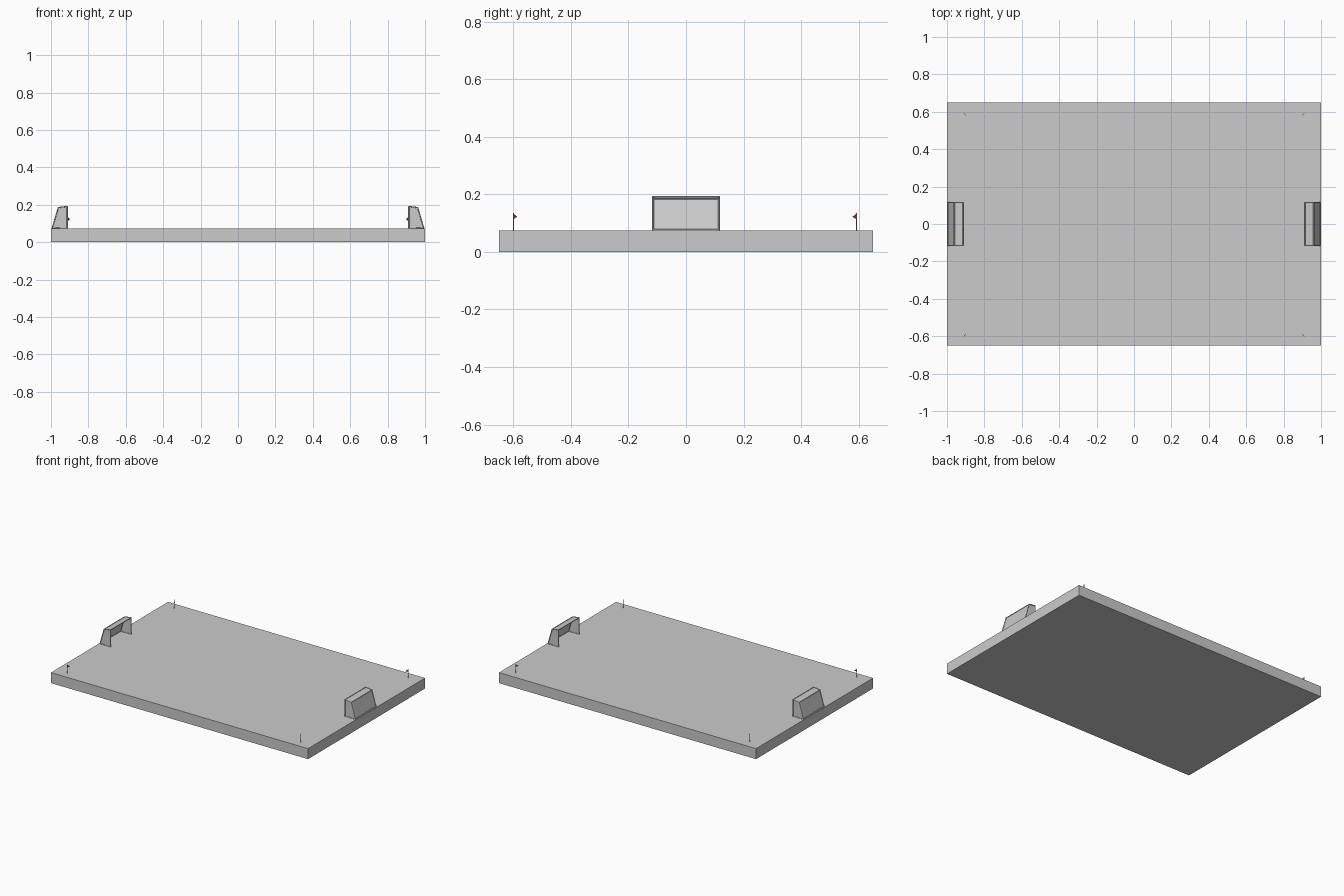
import bpy, bmesh
from mathutils import Vector

if "Cube" in bpy.data.objects:
    bpy.data.objects.remove(bpy.data.objects["Cube"])

TOP = 0.074      # surface height of the pitch
HALF = 0.115     # half width of a goal


def make_object(name, bm, mat=None):
    mesh = bpy.data.meshes.new(name)
    bmesh.ops.recalc_face_normals(bm, faces=bm.faces)
    bm.to_mesh(mesh)
    bm.free()
    ob = bpy.data.objects.new(name, mesh)
    bpy.context.collection.objects.link(ob)
    if mat:
        mesh.materials.append(mat)
    return ob


def bar(bm, a, b, r, sides=8):
    a, b = Vector(a), Vector(b)
    d = b - a
    new = bmesh.ops.create_cone(bm, cap_ends=True, segments=sides,
                                radius1=r, radius2=r, depth=d.length)["verts"]
    bmesh.ops.rotate(bm, verts=new, cent=(0, 0, 0),
                     matrix=Vector((0, 0, 1)).rotation_difference(d).to_matrix())
    bmesh.ops.translate(bm, verts=new, vec=(a + b) / 2)


red = bpy.data.materials.new("flag_red")
red.diffuse_color = (0.6, 0.02, 0.02, 1)
red.use_nodes = True
red.node_tree.nodes["Principled BSDF"].inputs["Base Color"].default_value = red.diffuse_color

# Pitch slab
bm = bmesh.new()
bmesh.ops.create_cube(bm, size=1)
bmesh.ops.scale(bm, vec=(2, 1.3, TOP), verts=bm.verts)
bmesh.ops.translate(bm, vec=(0, 0, TOP / 2), verts=bm.verts)
make_object("pitch", bm)

for sx, side in ((-1, "left"), (1, "right")):
    # Goal side profile: mouth foot, crossbar, roof rear, back foot
    prof = [(0.913, TOP), (0.913, 0.191), (0.961, 0.185), (0.993, TOP + 0.002)]
    ends = [[(sx * x, y, z) for x, z in prof] for y in (-HALF, HALF)]

    # Goal frame bars
    bm = bmesh.new()
    for pts in ends:
        for a, b in zip(pts, pts[1:]):
            bar(bm, a, b, 0.003)
        bar(bm, pts[3], pts[0], 0.002)
    for i in (1, 2, 3):
        bar(bm, ends[0][i], ends[1][i], 0.003)
    make_object(side + "_goal_frame", bm)

    # Net sheets: two sides, roof and back, open at the mouth
    bm = bmesh.new()
    va, vb = [[bm.verts.new(p) for p in pts] for pts in ends]
    bm.faces.new(va)
    bm.faces.new(vb)
    for i in (1, 2):
        bm.faces.new((va[i], va[i + 1], vb[i + 1], vb[i]))
    make_object(side + "_goal_net", bm)

    # Corner poles with small flags pointing inward
    for sy, py, end in ((-1, -0.600, "front"), (1, 0.592, "back")):
        px = sx * 0.910
        bm = bmesh.new()
        bar(bm, (px, py, TOP), (px, py, 0.135), 0.0018)
        make_object(f"{end}_{side}_pole", bm)
        bm = bmesh.new()
        tri = [(px, py, 0.133), (px, py, 0.114),
               (px - sx * 0.013, py - sy * 0.013, 0.122)]
        bm.faces.new([bm.verts.new(p) for p in tri])
        flag = make_object(f"{end}_{side}_flag", bm, red)
        mod = flag.modifiers.new("thickness", "SOLIDIFY")
        mod.thickness = 0.001
        mod.offset = 0
